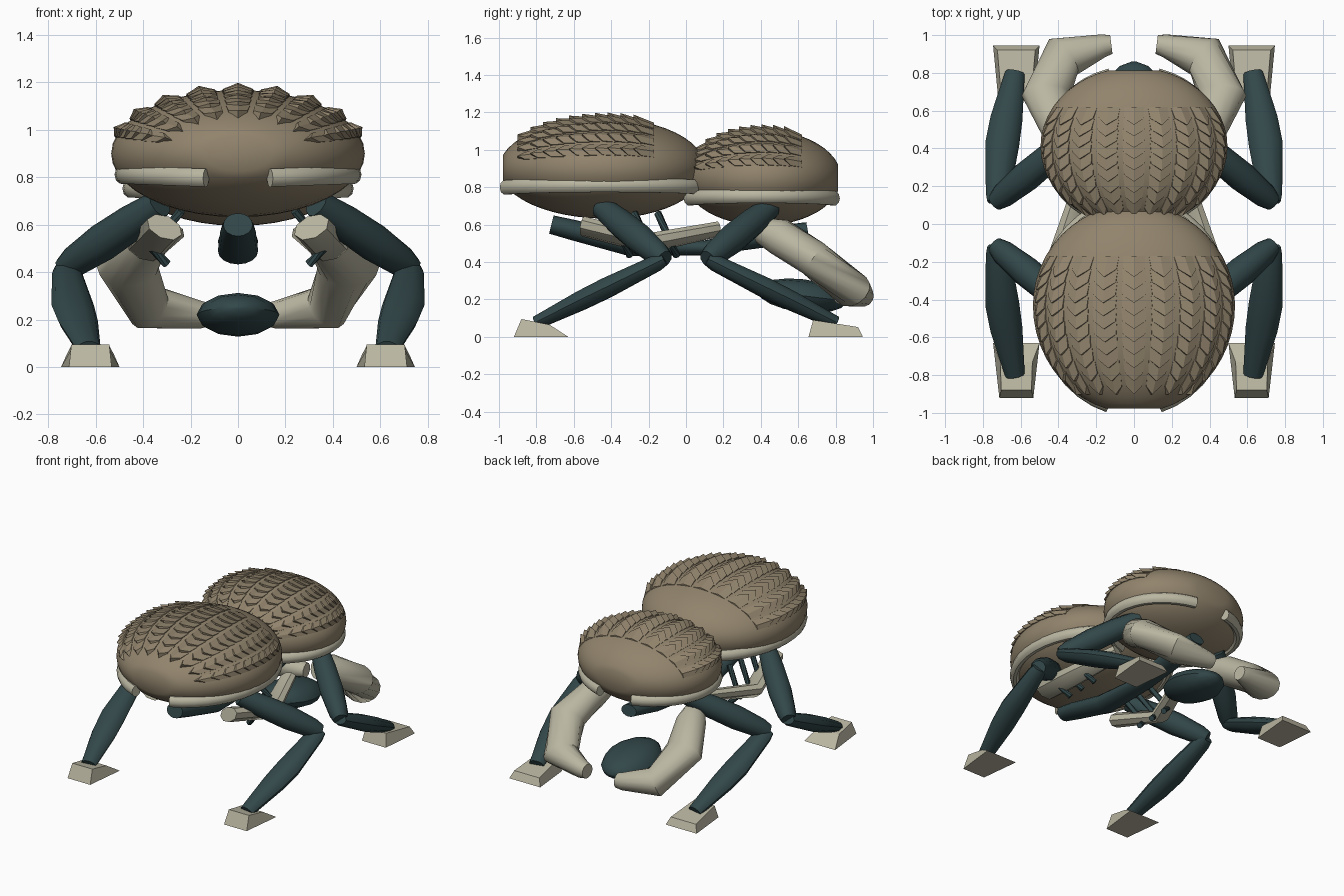
import bpy, bmesh, math
from mathutils import Vector, Matrix

if "Cube" in bpy.data.objects:
    bpy.data.objects.remove(bpy.data.objects["Cube"])


def material(name, rgb):
    m = bpy.data.materials.new(name)
    m.diffuse_color = (*rgb, 1)
    m.use_nodes = True
    m.node_tree.nodes["Principled BSDF"].inputs["Base Color"].default_value = m.diffuse_color
    return m


BROWN = material("shell_brown", (0.285, 0.23, 0.152))
DARK = material("dark_teal", (0.032, 0.063, 0.067))
BONE = material("pale_bone", (0.49, 0.47, 0.36))


def finish(name, bm, mat, smooth=True):
    bmesh.ops.recalc_face_normals(bm, faces=bm.faces)
    me = bpy.data.meshes.new(name)
    bm.to_mesh(me)
    bm.free()
    me.materials.append(mat)
    ob = bpy.data.objects.new(name, me)
    bpy.context.collection.objects.link(ob)
    if smooth:
        bpy.ops.object.select_all(action='DESELECT')
        ob.select_set(True)
        bpy.context.view_layer.objects.active = ob
        bpy.ops.object.shade_smooth_by_angle(angle=math.radians(40))
    return ob


def tube(name, pts, radii, mat, sides=12, roll=0):
    """Loft elliptical rings (side radius, up radius) along a path, capped."""
    bm = bmesh.new()
    pts = [Vector(p) for p in pts]
    rings = []
    for i, p in enumerate(pts):
        a = (p - pts[i - 1]).normalized() if i else Vector()
        b = (pts[i + 1] - p).normalized() if i < len(pts) - 1 else Vector()
        t = (a + b).normalized()
        side = Matrix.Rotation(roll, 3, t) @ t.cross(Vector((0, 0, 1))).normalized()
        up = side.cross(t)
        r = radii[i]
        rs, ru = r if isinstance(r, tuple) else (r, r)
        rings.append([bm.verts.new(p + side * rs * math.cos(k * math.tau / sides)
                                   + up * ru * math.sin(k * math.tau / sides))
                      for k in range(sides)])
    for r0, r1 in zip(rings, rings[1:]):
        for k in range(sides):
            j = (k + 1) % sides
            bm.faces.new((r0[k], r0[j], r1[j], r1[k]))
    bm.faces.new(rings[0])
    bm.faces.new(rings[-1])
    return finish(name, bm, mat)


def shell(label, yc, zc, a, b, b_rear, c, rows, y_start, y_end, rim_z, rim_a, rim_b):
    # Domed body with flattened ends
    angles = [math.radians(-74 + 148 * i / 20) for i in range(21)]
    tube(label + "_shell",
         [(0, yc + (b if t < 0 else b_rear) * math.sin(t), zc) for t in angles],
         [(a * math.cos(t), c * math.cos(t)) for t in angles], BROWN, 40)

    # Overlapping ridged scales in lengthwise columns
    def on_surface(phi, y, lift):
        k = math.sqrt(max(0.02, 1 - ((y - yc) / (b if y < yc else b_rear)) ** 2))
        return (math.sin(phi) * (a * k + lift), y, zc + math.cos(phi) * (c * k + lift))

    bm = bmesh.new()
    step = (y_start - y_end) / rows
    for col in range(-4, 5):
        phi = math.radians(17 * col)
        w = math.radians(7.2)
        for row in range(rows):
            y0 = y_start - row * step
            y1 = y0 - step * 1.0
            tip = y1 - step * 0.6
            top = [bm.verts.new(on_surface(phi + d * w * f, y, h)) for d, y, h, f in (
                (-1, y0, .001, 1), (0, y0, .010, 1), (1, y0, .001, 1),
                (1, y1, .008, .9), (0, tip, .031, 1), (-1, y1, .008, .9))]
            low = [bm.verts.new(on_surface(phi + d * w * f, y, -.012)) for d, y, f in (
                (-1, y0, 1), (0, y0, 1), (1, y0, 1), (1, y1, .9), (0, tip, 1), (-1, y1, .9))]
            bm.faces.new((top[0], top[1], top[4], top[5]))
            bm.faces.new((top[1], top[2], top[3], top[4]))
            for k in range(6):
                j = (k + 1) % 6
                bm.faces.new((top[k], low[k], low[j], top[j]))
    finish(label + "_scales", bm, BROWN, False)

    # Pale rim band on each side, open at both ends
    for s, tag in ((1, "right"), (-1, "left")):
        path = []
        for i in range(17):
            t = math.radians(-74 + 148 * i / 16)
            path.append((s * rim_a * math.cos(t), yc - .005 + rim_b * math.sin(t),
                         rim_z + 0.018 * math.cos(t)))
        tube(f"{label}_rim_{tag}", path, [(.033, .04)] * 17, BONE, 10)


shell("large", -.43, .9, .535, .57, .535, .268, 10, -.17, -.86, .793, .488, .552)
shell("small", .41, .85, .495, .422, .42, .255, 9, .62, .08, .735, .455, .402)

# Central underbody beam
tube("body_beam",
     [(0, -.72, .60), (0, -.6, .57), (0, -.3, .49), (0, .1, .475), (0, .4, .53), (0, .65, .573)],
     [(.062, .05), (.075, .055), (.085, .058), (.07, .04), (.085, .055), (.06, .04)], DARK, 16)

# Hanging head
t_head = [math.radians(-85 + 170 * i / 8) for i in range(9)]
tube("head", [(0, .62 + .24 * math.sin(t), .22 - .03 * math.sin(t)) for t in t_head],
     [(.175 * math.cos(t), .088 * math.cos(t)) for t in t_head], DARK, 12)

for s, tag in ((1, "right"), (-1, "left")):
    # Walking legs, front and rear pairs
    for d, end in ((-1, "front"), (1, "rear")):
        hip = Vector((s * .33, d * .45, .69))
        knee = Vector((s * .735, d * .115, .415))
        foot = Vector((s * .63, d * .80, .075))
        ts = (0, .3, .6, .9, 1)
        tube(f"upper_leg_{end}_{tag}", [hip.lerp(knee, t) for t in ts],
             [.06, .076, .08, .065, .048], DARK, 10)
        ts = (0, .06, .45, .65, 1)
        tube(f"lower_leg_{end}_{tag}",
             [knee.lerp(foot, t) + Vector((s * o, 0, 0)) for t, o in
              zip(ts, (-.01, -.008, .01, .008, 0))],
             [(.052, .035), (.064, .046), (.09, .057), (.085, .054), (.052, .037)], DARK, 10)

        # Wedge foot: four ground corners and a sloping top
        if d < 0:
            spec = ((-.92, .09, 0), (-.63, .123, 0), (-.73, .085, .065), (-.88, .08, .095))
        else:
            spec = ((.655, .095, 0), (.945, .123, 0), (.92, .10, .052), (.68, .08, .09))
        bm = bmesh.new()
        v = [[bm.verts.new((s * .623 + e * w, y, z)) for y, w, z in spec] for e in (-1, 1)]
        bm.faces.new(v[0])
        bm.faces.new(v[1])
        for k in range(4):
            j = (k + 1) % 4
            bm.faces.new((v[0][k], v[0][j], v[1][j], v[1][k]))
        finish(f"foot_{end}_{tag}", bm, BONE, False)

    # Curled grasping arms
    tube(f"arm_{tag}",
         [(s * .35, .40, .57), (s * .39, .50, .535), (s * .465, .68, .42),
          (s * .375, .885, .25), (s * .16, .945, .22), (s * .12, .95, .22)],
         [.07, .1, (.13, .1), (.12, .097), (.06, .06), (.05, .05)], BONE, 14)

    # Bent side rail, tilted outward, with cross pegs
    tube(f"side_rail_{tag}", [(s * .31, -.55, .59), (s * .395, -.2, .50), (s * .28, .17, .575)],
         [(.08, .05), (.08, .048), (.06, .038)], BONE, 8, -s * math.radians(25))
    for i in range(3):
        y = -.30 + .125 * i
        tube(f"peg_{i + 1}_{tag}",
             [(s * .24, y - .10, .66), (s * .365, y - .03, .50), (s * .30, y, .435)],
             [.02, .02, .02], DARK, 8)
